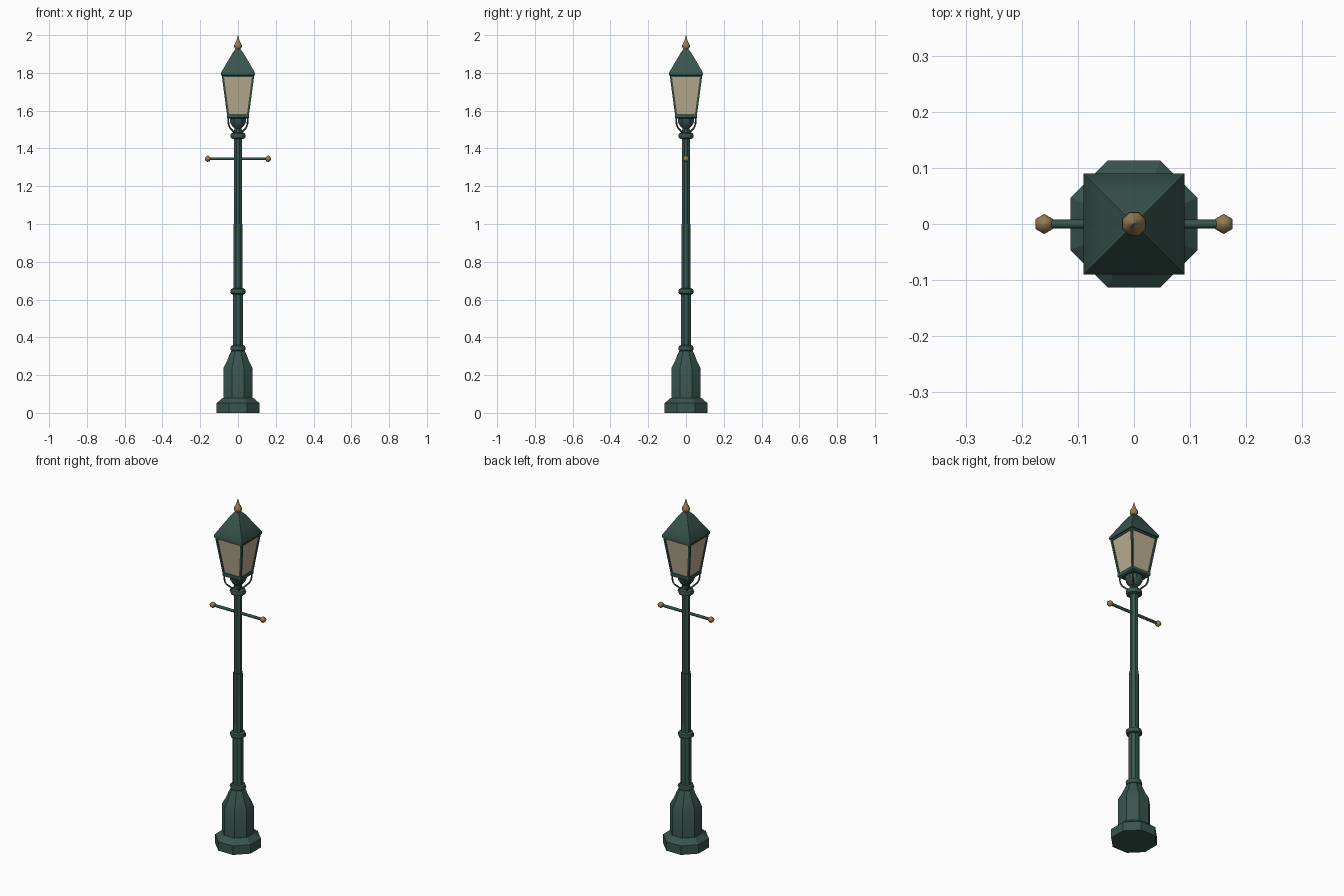
import bpy, bmesh, math
from mathutils import Vector

if "Cube" in bpy.data.objects:
    bpy.data.objects.remove(bpy.data.objects["Cube"])


def material(name, colour):
    m = bpy.data.materials.new(name)
    m.diffuse_color = (*colour, 1)
    m.use_nodes = True
    m.node_tree.nodes["Principled BSDF"].inputs["Base Color"].default_value = m.diffuse_color
    return m


GREEN = material("dark_green_iron", (0.04, 0.09, 0.075))
BRASS = material("brass", (0.30, 0.20, 0.08))
GLASS = material("cream_glass", (0.50, 0.42, 0.28))


def finish(name, bm, mat, smooth=None):
    bmesh.ops.recalc_face_normals(bm, faces=bm.faces)
    me = bpy.data.meshes.new(name)
    bm.to_mesh(me)
    bm.free()
    ob = bpy.data.objects.new(name, me)
    bpy.context.collection.objects.link(ob)
    me.materials.append(mat)
    if smooth:
        bpy.ops.object.select_all(action='DESELECT')
        ob.select_set(True)
        bpy.context.view_layer.objects.active = ob
        bpy.ops.object.shade_smooth_by_angle(angle=math.radians(smooth))
    return ob


def lathe(name, profile, mat, sides=8, smooth=None, closed=True):
    """Stack of polygon rings; each (r, z) gives the flat-to-centre distance."""
    bm = bmesh.new()
    rings = []
    for r, z in profile:
        c = r / math.cos(math.pi / sides)
        rings.append([bm.verts.new((c * math.cos((i + .5) * math.tau / sides),
                                    c * math.sin((i + .5) * math.tau / sides), z))
                      for i in range(sides)])
    for a, b in zip(rings, rings[1:]):
        for i in range(sides):
            j = (i + 1) % sides
            bm.faces.new((a[i], a[j], b[j], b[i]))
    if closed:
        bm.faces.new(rings[0][::-1])
        bm.faces.new(rings[-1])
    return finish(name, bm, mat, smooth)


def rod(name, points, radius, mat, sides=6):
    """Tube swept along a short path."""
    cu = bpy.data.curves.new(name, 'CURVE')
    cu.dimensions = '3D'
    cu.bevel_depth = radius
    cu.bevel_resolution = max(0, sides // 2 - 2)
    cu.use_fill_caps = True
    sp = cu.splines.new('POLY')
    sp.points.add(len(points) - 1)
    for p, co in zip(sp.points, points):
        p.co = (*co, 1)
    cu.materials.append(mat)
    ob = bpy.data.objects.new(name, cu)
    bpy.context.collection.objects.link(ob)
    return ob


# Octagonal plinth and pedestal
lathe("base_plinth", [(.113, 0), (.113, .052), (.08, .08)], GREEN)
lathe("pedestal", [(.078, .07), (.078, .235), (.06, .27), (.045, .31), (.037, .325),
                   (.03, .335)], GREEN, smooth=35)

# Tapering post and its collars
lathe("post", [(.027, .32), (.027, .64), (.0245, .66), (.0235, 1.0), (.021, 1.0),
               (.021, 1.48), (.018, 1.53)], GREEN, smooth=35)
for name, z in (("lower_collar", .342), ("middle_collar", .643), ("upper_collar", 1.467)):
    lathe(name, [(.026, z - .017), (.037, z - .012), (.041, z), (.037, z + .012),
                 (.026, z + .017)], GREEN, smooth=45)

# Ladder bar with brass end balls
rod("ladder_bar", [(-.16, 0, 1.345), (.16, 0, 1.345)], .008, GREEN)
for side, s in (("left", -1), ("right", 1)):
    ball = lathe(side + "_bar_ball", [(.003, -.017), (.0125, -.009), (.0155, 0),
                                      (.0125, .009), (.003, .017)], BRASS, 6, smooth=65)
    ball.location = (.16 * s, 0, 1.345)

# Lantern cup and curved corner brackets
lathe("lantern_cup", [(.018, 1.505), (.032, 1.52), (.042, 1.54), (.044, 1.565)],
      GREEN, smooth=40)
for i in range(4):
    sx, sy = (1, 1, -1, -1)[i], (1, -1, -1, 1)[i]
    path = [(.016, 1.478), (.027, 1.493), (.043, 1.51), (.05, 1.53), (.053, 1.57)]
    rod(f"corner_bracket_{i + 1}", [(sx * d, sy * d, z) for d, z in path], .0045, GREEN)

# Lantern: sill, glass, corner bars and head rails
lathe("lantern_sill", [(.051, 1.558), (.059, 1.564), (.059, 1.582), (.051, 1.582)], GREEN, 4)
lathe("lantern_glass", [(.053, 1.575), (.081, 1.79)], GLASS, 4)
lathe("lantern_head_rail", [(.0835, 1.778), (.087, 1.792)], GREEN, 4)


def corner_bar(i):
    sx, sy = (1, 1, -1, -1)[i], (1, -1, -1, 1)[i]
    bm = bmesh.new()
    bmesh.ops.create_cube(bm, size=1)
    for v in bm.verts:
        top = v.co.z > 0
        d, z = (.0865, 1.79) if top else (.057, 1.57)
        x, y = (d - (.011 if c < 0 else 0) for c in (v.co.x, v.co.y))
        v.co = Vector((sx * x, sy * y, z))
    finish(f"lantern_corner_bar_{i + 1}", bm, GREEN)


for i in range(4):
    corner_bar(i)

# Square hipped roof and brass finial
lathe("lantern_roof", [(.08, 1.784), (.09, 1.788), (.09, 1.801), (.058, 1.856),
                       (.027, 1.908), (.012, 1.927)], GREEN, 4, smooth=35)
lathe("finial", [(.010, 1.918), (.013, 1.927), (.021, 1.938), (.0205, 1.947),
                 (.013, 1.96), (.008, 1.972), (.001, 2.0)], BRASS, smooth=50)
